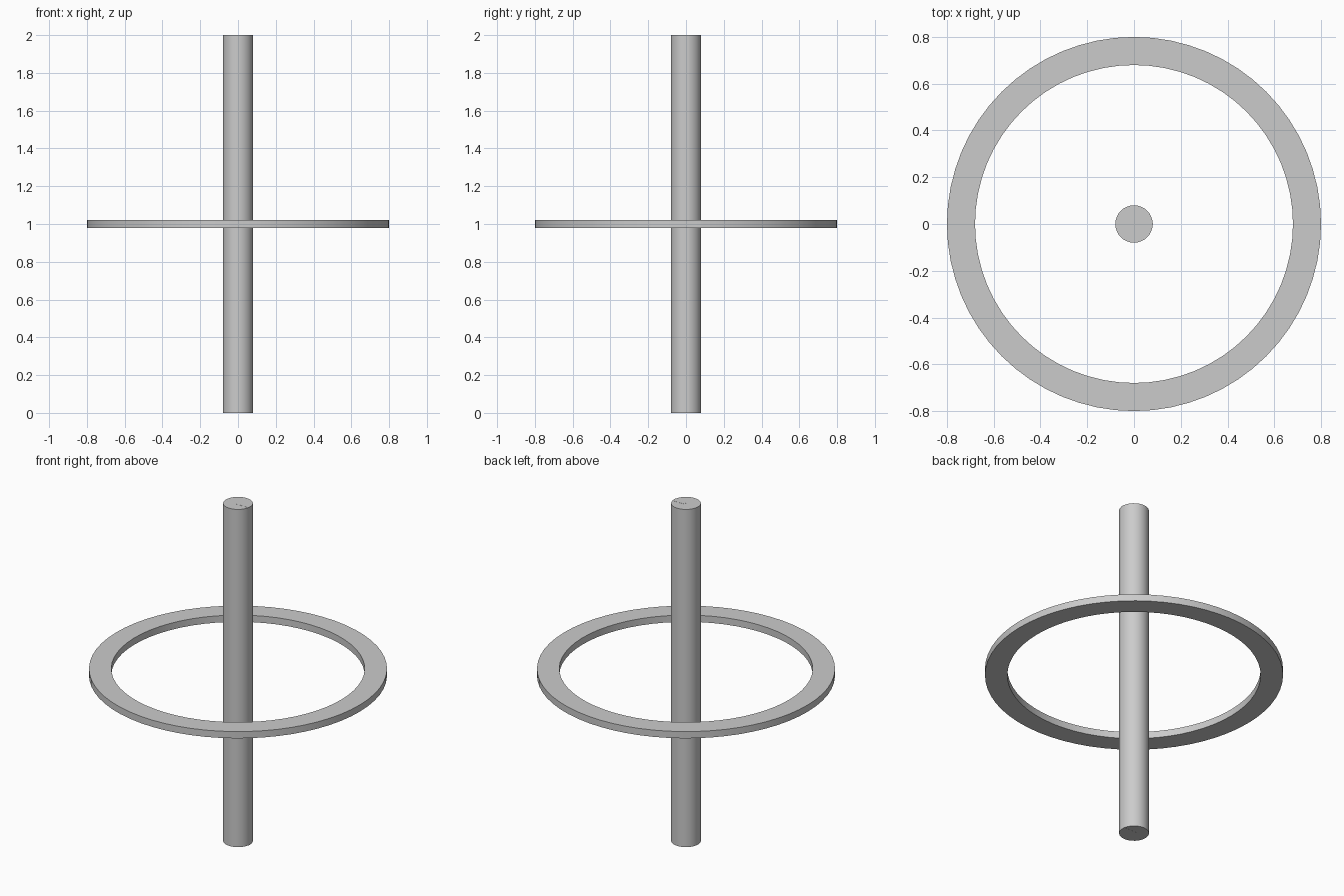
import bpy, bmesh
from math import sin, cos, pi

if "Cube" in bpy.data.objects:
    bpy.data.objects.remove(bpy.data.objects["Cube"])

light = bpy.data.materials.new("light_grey")
light.diffuse_color = (1, 1, 1, 1)
light.use_nodes = True
light.node_tree.nodes["Principled BSDF"].inputs["Base Color"].default_value = light.diffuse_color


def finish(name, bm, mat=None):
    bmesh.ops.recalc_face_normals(bm, faces=bm.faces[:])
    me = bpy.data.meshes.new(name)
    bm.to_mesh(me)
    bm.free()
    ob = bpy.data.objects.new(name, me)
    bpy.context.collection.objects.link(ob)
    if mat:
        me.materials.append(mat)
    bpy.ops.object.select_all(action='DESELECT')
    ob.select_set(True)
    bpy.context.view_layer.objects.active = ob
    bpy.ops.object.shade_smooth_by_angle()
    return ob


def prism(name, outline, z0, z1, mat=None):
    bm = bmesh.new()
    face = bm.faces.new([bm.verts.new((x, y, z0)) for x, y in outline])
    ext = bmesh.ops.extrude_face_region(bm, geom=[face], use_keep_orig=True)
    for v in ext['geom']:
        if isinstance(v, bmesh.types.BMVert):
            v.co.z = z1
    return finish(name, bm, mat)


def ring(name, first, count, total, ro, ri, z0, z1, mat=None):
    # Sweep a rectangular section over part of a circle
    bm = bmesh.new()
    rows = []
    for i in range(count + 1):
        a = 2 * pi * (first + i) / total
        rows.append([bm.verts.new((r * cos(a), r * sin(a), z))
                     for r, z in ((ri, z0), (ro, z0), (ro, z1), (ri, z1))])
    for p, q in zip(rows, rows[1:]):
        for k in range(4):
            n = (k + 1) % 4
            bm.faces.new((p[k], p[n], q[n], q[k]))
    return finish(name, bm, mat)


# Central pole
R, N = 0.08, 32
prism("pole", [(R * cos(2 * pi * i / N), R * sin(2 * pi * i / N)) for i in range(N)], 0, 2)

# Light index stripe, just proud of the pole surface and both caps
w, e = R * sin(2 * pi / N), 0.0006
x = R * cos(2 * pi / N) + e
prism("pole_stripe", [(0, -w), (x, -w), (R + e, 0), (x, w), (0, w)], -e, 2 + e, light)

# Flat hoop around the middle with one light section on +x
ring("hoop", 1, 62, 64, 0.8, 0.68, 0.98, 1.02)
ring("hoop_mark", -1, 2, 64, 0.8, 0.68, 0.98, 1.02, light)
